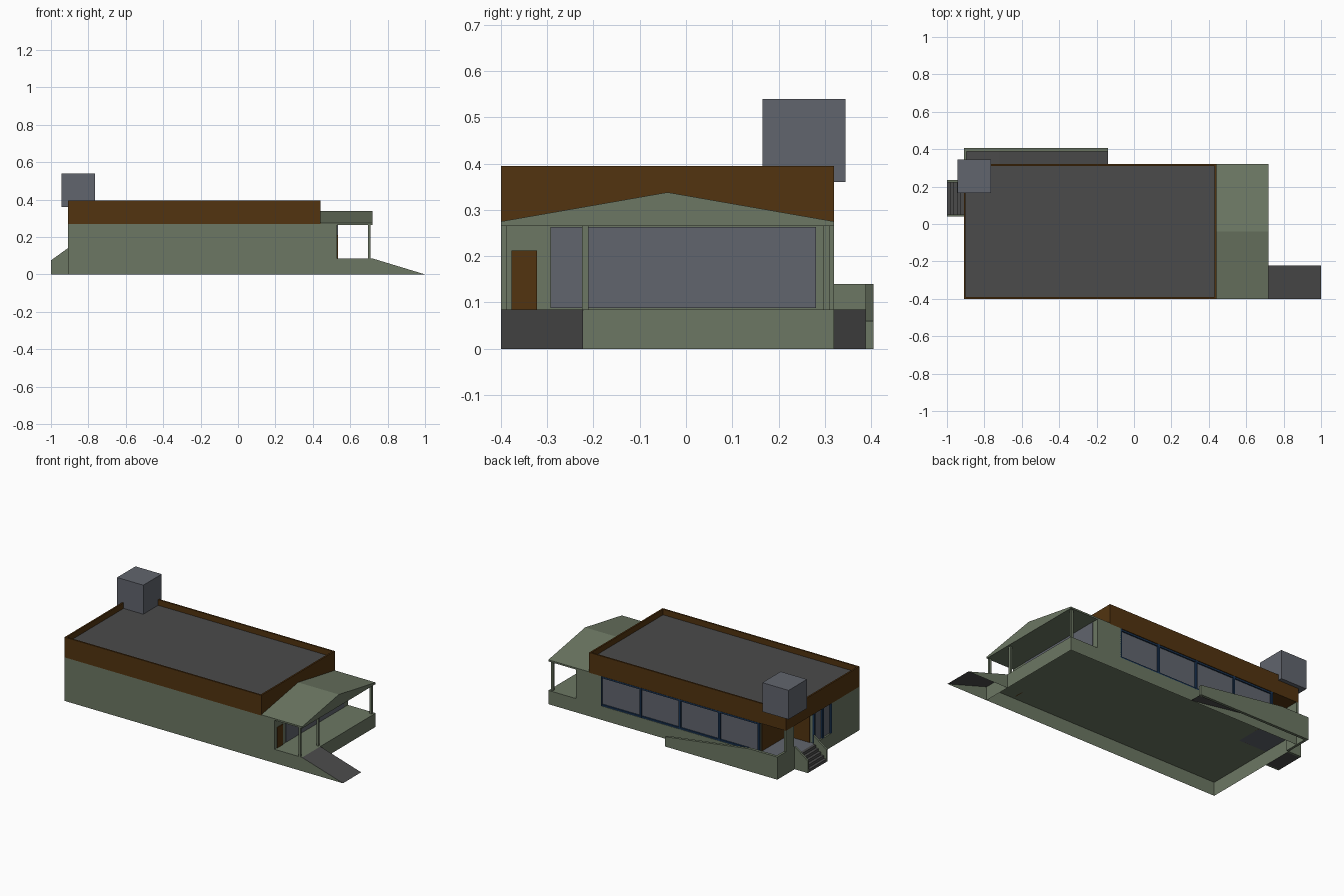
import bpy, bmesh

if "Cube" in bpy.data.objects:
    bpy.data.objects.remove(bpy.data.objects["Cube"])


def mat(name, r, g, b):
    m = bpy.data.materials.new(name)
    m.diffuse_color = (r, g, b, 1)
    m.use_nodes = True
    m.node_tree.nodes["Principled BSDF"].inputs["Base Color"].default_value = m.diffuse_color
    return m


GREEN = mat("green_paint", .15, .185, .125)
BROWN = mat("brown_trim", .085, .034, .005)
DARK = mat("dark_grey", .07, .07, .07)
GLASS = mat("blue_grey", .12, .13, .155)
BLUE = mat("frame_blue", .01, .035, .09)


def finish(name, bm, *mats):
    me = bpy.data.meshes.new(name)
    bm.to_mesh(me)
    bm.free()
    for m in mats:
        me.materials.append(m)
    ob = bpy.data.objects.new(name, me)
    bpy.context.collection.objects.link(ob)
    return ob


def box_bm(x0, x1, y0, y1, z0, z1):
    bm = bmesh.new()
    bmesh.ops.create_cube(bm, size=1)
    for v in bm.verts:
        v.co = (x1 if v.co.x > 0 else x0, y1 if v.co.y > 0 else y0, z1 if v.co.z > 0 else z0)
    return bm


def box(name, m, *dims):
    return finish(name, box_bm(*dims), m)


def sheet(name, m, *pts):
    bm = bmesh.new()
    bm.faces.new([bm.verts.new(p) for p in pts])
    return finish(name, bm, m)


def wall_x(name, m, x, y0, y1, z0, z1):
    return sheet(name, m, (x, y0, z0), (x, y1, z0), (x, y1, z1), (x, y0, z1))


def wall_y(name, m, y, x0, x1, z0, z1):
    return sheet(name, m, (x1, y, z0), (x0, y, z0), (x0, y, z1), (x1, y, z1))


def floor(name, m, x0, x1, y0, y1, z0, z1):
    # z0 at x0, z1 at x1
    return sheet(name, m, (x0, y0, z0), (x1, y0, z1), (x1, y1, z1), (x0, y1, z0))


def prism(name, m, axis, profile, a, b):
    # extrude a 2D profile along x (points y,z) or y (points x,z)
    bm = bmesh.new()
    put = (lambda p, t: (t, p[0], p[1])) if axis == "x" else (lambda p, t: (p[0], t, p[1]))
    rings = [[bm.verts.new(put(p, t)) for p in profile] for t in (a, b)]
    n = len(profile)
    bm.faces.new(rings[0])
    bm.faces.new(rings[1][::-1])
    for i in range(n):
        j = (i + 1) % n
        bm.faces.new((rings[0][j], rings[0][i], rings[1][i], rings[1][j]))
    bmesh.ops.recalc_face_normals(bm, faces=bm.faces)
    return finish(name, bm, m)


L, R, F, B = -.91, .53, -.40, .32      # main walls
P, FL, H = .72, .085, .27              # porch edge, floor level, wall top
RX, RY = -.72, .04                     # corner entrance recess

# Open-bottomed base and floors
wall_x("porch_skirt", GREEN, P, F, B, 0, FL)
wall_y("front_porch_skirt", GREEN, F, R, P, 0, FL)
wall_y("back_skirt", GREEN, B, L, P, 0, FL)
floor("main_floor", GREEN, RX, P, F, B, FL, FL)
floor("side_floor", GREEN, L, RX, F, RY, FL, FL)
floor("entrance_floor", GLASS, L, RX, RY, B, FL, FL)

# Outer walls
wall_y("front_wall", GREEN, F, L, R, 0, H)
wall_x("porch_wall", GREEN, R, F, B, FL, H)
wall_y("back_wall_end", GREEN, B, .36, R, FL, H)
wall_x("left_wall", GREEN, L, F, -.13, 0, H)
wall_x("left_skirt", GREEN, L, -.13, B, 0, FL)
box("corner_post", GREEN, L, L + .015, .24, B, 0, H)

# Corner entrance recess with doors
wall_x("recess_inner_wall", GREEN, RX, RY, B, FL, H)
wall_y("recess_side_wall", GREEN, RY, L, RX, FL, H)
box("entrance_door", BROWN, RX - .006, RX, .06, .29, FL, .25)
box("side_door", BROWN, -.88, -.76, RY, RY + .006, FL, .25)

# Back windows: four panes in a blue frame
wall_y("back_glass", GLASS, B - .01, RX, .36, FL, H)
for i in range(5):
    x = RX + i * .27
    box("back_mullion", BLUE, x - .006, x + .006, B - .012, B, FL, H)
for z in (FL, H - .012):
    box("back_frame_rail", BLUE, RX, .36, B - .012, B - .002, z, z + .01)

# Left windows: two panes beside the stairs
wall_x("left_glass", GLASS, L + .01, -.13, RY, FL, H)
for i in range(3):
    y = -.125 + i * .08
    box("left_mullion", BLUE, L, L + .012, y - .006, y + .006, FL, H)

# Porch door, window and posts
box("porch_door", BROWN, R - .002, R + .004, -.377, -.322, FL, .212)
box("porch_window", GLASS, R - .002, R + .004, -.293, .281, FL + .003, .263)
for y in (-.395, -.218, .304):
    box("porch_post", GREEN, .695, .708, y - .007 if y > -.39 else F, y + .007, FL, .267)

# Gabled porch canopy
prism("porch_canopy", GREEN, "x",
      [(F, .265), (B, .265), (B, .275), (-.04, .338), (F, .275)], .44, P)

# Flat roof with a brown parapet and a sunken grey deck
bm = box_bm(L, .44, F, B, H, .395)
top = max(bm.faces, key=lambda f: f.calc_center_median().z)
bmesh.ops.inset_region(bm, faces=[top], thickness=.014)
bmesh.ops.inset_region(bm, faces=[top], thickness=0)
for v in top.verts:
    v.co.z = .36
top.material_index = 1
finish("flat_roof", bm, BROWN, DARK)
box("roof_unit", GLASS, -.945, -.765, .165, .345, .36, .54)

# Front ramp
floor("porch_ramp", DARK, P, 1, F, -.222, FL, 0)
for y in (F, -.222):
    sheet("porch_ramp_side", GREEN, (P, y, 0), (1, y, 0), (P, y, FL))

# Back ramp with a solid guard wall
floor("back_ramp", DARK, RX, -.14, B, .39, FL, 0)
floor("back_ramp_landing", DARK, L, RX, B, .39, FL, FL)
prism("back_ramp_guard", GREEN, "y",
      [(L, 0), (-.14, 0), (-.14, .06), (RX, .14), (L, .14)], .388, .405)
box("landing_guard", GREEN, L, L + .015, .235, .39, 0, .14)

# Left stairs between two sloping side walls
N = 5
steps = [(-1, 0)]
for i in range(N):
    z = FL * (i + 1) / N
    steps += [(-1 + .09 * i / N, z), (-1 + .09 * (i + 1) / N, z)]
prism("stairs", DARK, "y", steps + [(L, 0)], .052, .223)
for y in (.04, .223):
    prism("stair_guard", GREEN, "y", [(-1, 0), (L, 0), (L, .14), (-1, .075)], y, y + .012)
